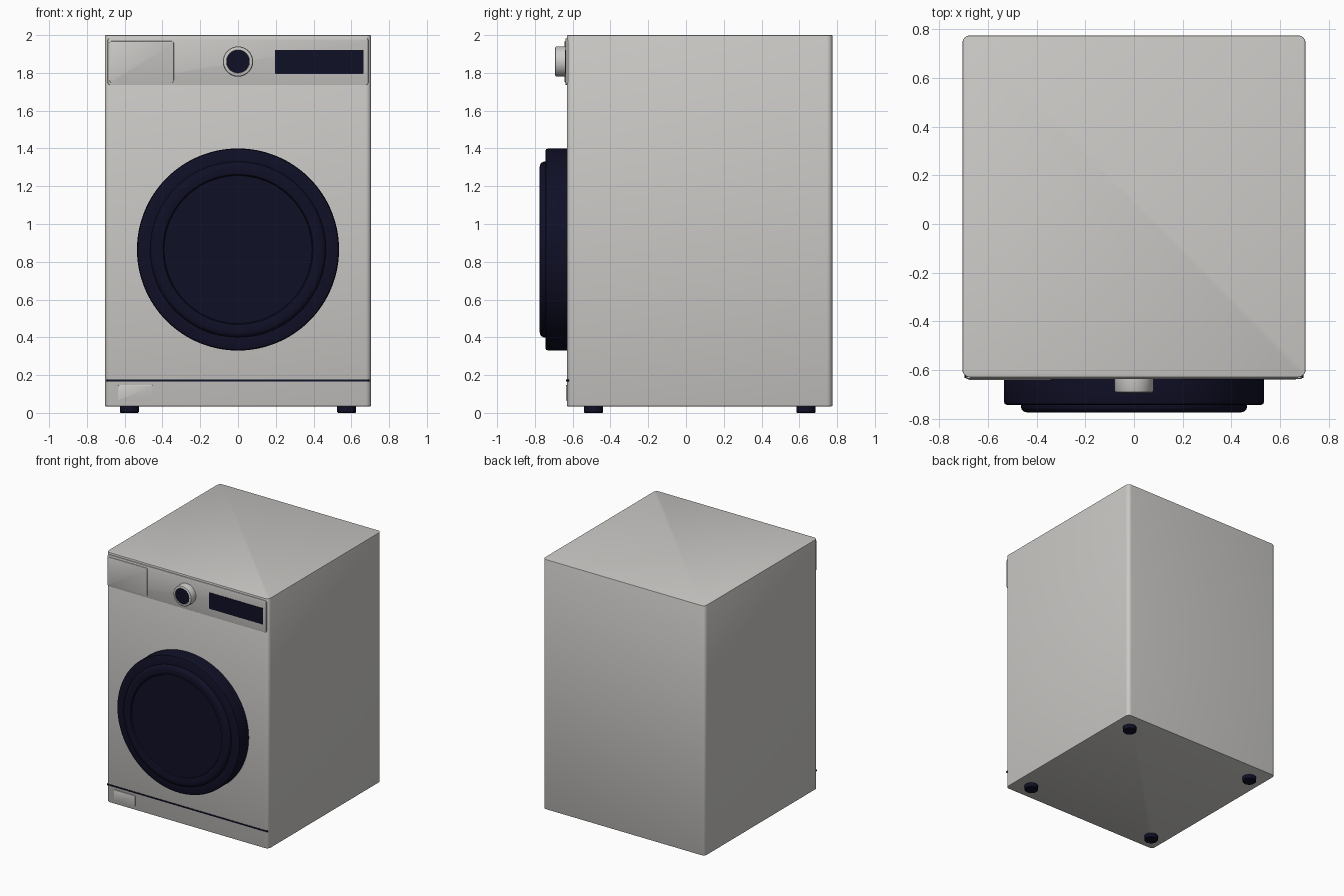
import bpy, bmesh, math
from mathutils import Matrix

if "Cube" in bpy.data.objects:
    bpy.data.objects.remove(bpy.data.objects["Cube"], do_unlink=True)


def material(name, rgb):
    m = bpy.data.materials.new(name)
    m.use_nodes = True
    m.diffuse_color = (*rgb, 1)
    bsdf = m.node_tree.nodes["Principled BSDF"]
    bsdf.inputs["Base Color"].default_value = (*rgb, 1)
    bsdf.inputs["Roughness"].default_value = 0.5
    return m


WHITE = material("warm white enamel", (0.60, 0.59, 0.57))
NAVY = material("dark navy", (0.005, 0.005, 0.02))
FRONT = -0.63


def finish(name, bm, mat):
    bmesh.ops.recalc_face_normals(bm, faces=bm.faces)
    mesh = bpy.data.meshes.new(name)
    bm.to_mesh(mesh)
    bm.free()
    mesh.materials.append(mat)
    ob = bpy.data.objects.new(name, mesh)
    bpy.context.collection.objects.link(ob)
    bpy.ops.object.select_all(action='DESELECT')
    ob.select_set(True)
    bpy.context.view_layer.objects.active = ob
    bpy.ops.object.shade_smooth_by_angle(angle=math.radians(35))
    return ob


def box(name, x, y, z, mat, radius=0.0, axis=1, soft=0.0):
    """Box from ranges; edges along axis are rounded, then all edges softened."""
    bm = bmesh.new()
    bmesh.ops.create_cube(bm, size=1)
    for v in bm.verts:
        for i, (lo, hi) in enumerate((x, y, z)):
            v.co[i] = lo if v.co[i] < 0 else hi
    if radius:
        edges = [e for e in bm.edges
                 if abs(e.verts[0].co[axis] - e.verts[1].co[axis]) > 1e-6]
        bmesh.ops.bevel(bm, geom=edges, offset=radius, segments=6,
                        profile=0.5, affect='EDGES')
    if soft:
        bm.normal_update()
        edges = [e for e in bm.edges if e.calc_face_angle(0) > 1]
        bmesh.ops.bevel(bm, geom=edges, offset=soft, segments=2,
                        profile=0.5, affect='EDGES')
    return finish(name, bm, mat)


def lathe(name, profile, centre, mat, steps=96, upright=False):
    """Spin (radius, depth) points about an axis facing forward, or up."""
    bm = bmesh.new()
    verts = [bm.verts.new((r, 0, d)) for r, d in profile]
    edges = [bm.edges.new(pair) for pair in zip(verts, verts[1:])]
    bmesh.ops.spin(bm, geom=verts + edges, cent=(0, 0, 0), axis=(0, 0, 1),
                   angle=math.tau, steps=steps)
    bmesh.ops.remove_doubles(bm, verts=bm.verts, dist=1e-5)
    if not upright:
        bm.transform(Matrix.Rotation(math.pi / 2, 4, 'X'))
    bm.transform(Matrix.Translation(centre))
    return finish(name, bm, mat)


# Cabinet with rounded upright corners
box("cabinet", (-0.705, 0.705), (FRONT, 0.775), (0.035, 2.0), WHITE,
    radius=0.03, axis=2, soft=0.004)

# Control panel with detergent drawer and display
box("control_panel", (-0.69, 0.69), (FRONT - 0.007, FRONT + 0.01),
    (1.735, 1.985), WHITE, radius=0.015, soft=0.003)
box("detergent_drawer", (-0.68, -0.34), (FRONT - 0.012, FRONT),
    (1.748, 1.968), WHITE, radius=0.012, soft=0.003)
box("display", (0.195, 0.665), (FRONT - 0.01, FRONT - 0.002),
    (1.795, 1.922), NAVY, radius=0.004)

# Program knob
lathe("program_knob", [(0, 0), (0.08, 0), (0.08, 0.055), (0.077, 0.061),
                       (0.071, 0.064), (0.062, 0.064), (0.06, 0.058), (0, 0.058)],
      (0, FRONT, 1.86), WHITE, steps=64)
lathe("knob_cap", [(0, 0.055), (0.06, 0.055), (0.06, 0.061), (0, 0.061)],
      (0, FRONT, 1.86), NAVY, steps=64)

# Round door: outer rim, raised ring and shallow window
lathe("door", [(0, 0), (0.535, 0), (0.535, 0.1), (0.531, 0.11), (0.52, 0.115),
               (0.465, 0.115), (0.465, 0.122), (0.461, 0.133), (0.452, 0.141),
               (0.438, 0.145), (0.405, 0.145), (0.397, 0.142), (0.391, 0.13),
               (0.385, 0.13), (0, 0.13)],
      (0, FRONT, 0.865), NAVY, steps=128)

# Kick plate seam and filter flap
box("kick_seam", (-0.697, 0.697), (FRONT - 0.004, FRONT + 0.03),
    (0.167, 0.177), NAVY)
box("filter_flap", (-0.635, -0.45), (FRONT - 0.006, FRONT + 0.005),
    (0.065, 0.147), WHITE, radius=0.006, soft=0.002)

# Four feet
for side, x in (("right", -0.575), ("left", 0.575)):
    for end, y in (("front", -0.49), ("back", 0.635)):
        lathe(f"{end}_{side}_foot", [(0, 0), (0.046, 0), (0.05, 0.004),
                                     (0.05, 0.04), (0, 0.04)],
              (x, y, 0), NAVY, steps=32, upright=True)
